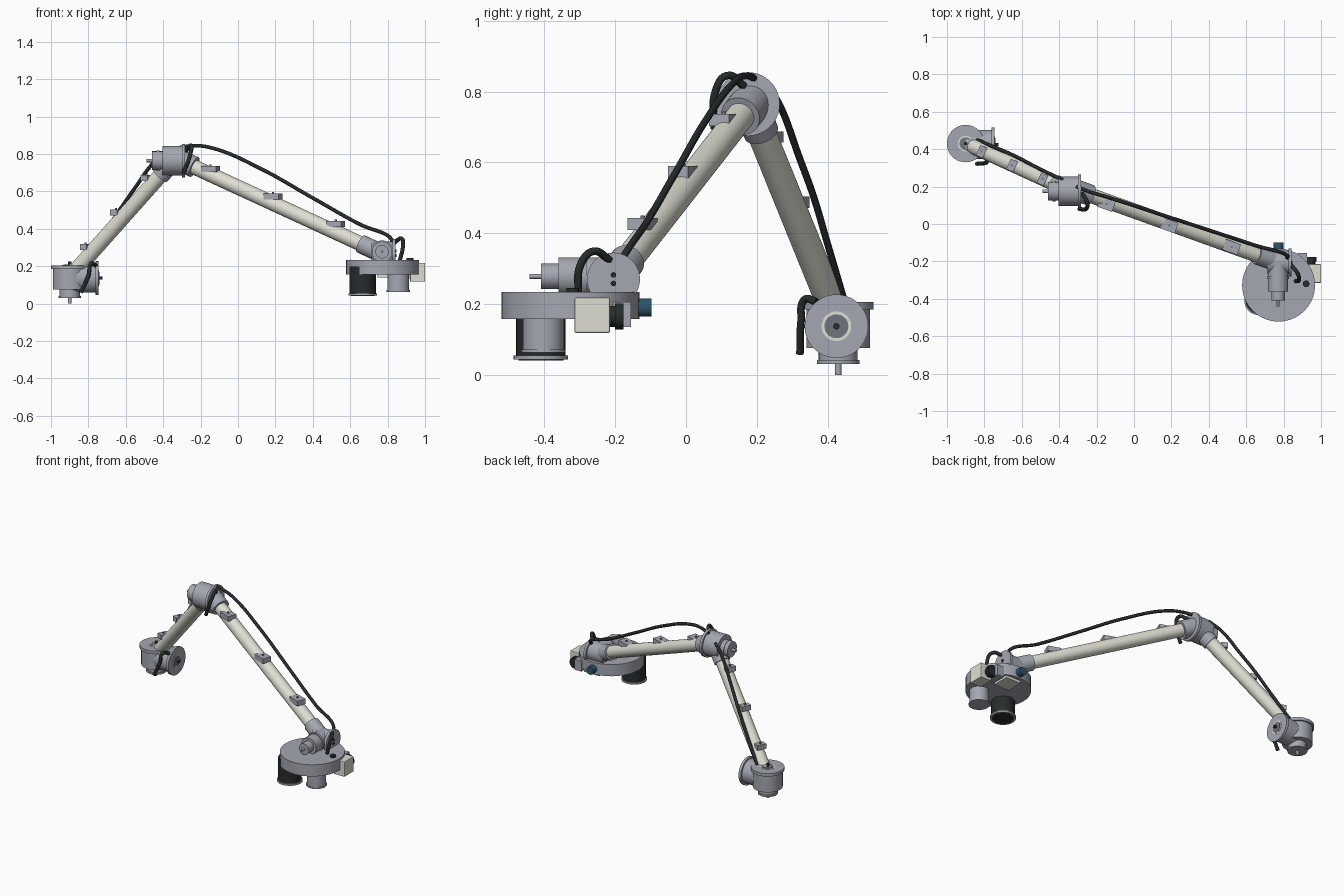
import bpy, math
from mathutils import Vector

cube = bpy.data.objects.get("Cube")
if cube:
    bpy.data.objects.remove(cube, do_unlink=True)


def material(name, rgb):
    m = bpy.data.materials.new(name)
    m.use_nodes = True
    m.diffuse_color = (*rgb, 1)
    bsdf = m.node_tree.nodes["Principled BSDF"]
    bsdf.inputs["Base Color"].default_value = (*rgb, 1)
    bsdf.inputs["Roughness"].default_value = 0.6
    return m


GREY = material("blue grey", (0.37, 0.39, 0.44))
CREAM = material("cream", (0.73, 0.73, 0.65))
DARK = material("near black", (0.02, 0.025, 0.025))
STEEL = material("dark steel", (0.16, 0.18, 0.21))
BLUE = material("deep blue", (0.025, 0.09, 0.15))
X, Y, Z = Vector((1, 0, 0)), Vector((0, 1, 0)), Vector((0, 0, 1))


def rod(name, a, b, r, mat, sides=40):
    """Cylinder from point a to point b."""
    a, b = Vector(a), Vector(b)
    d = b - a
    bpy.ops.mesh.primitive_cylinder_add(vertices=sides, radius=r, depth=d.length,
                                        location=(a + b) / 2)
    o = bpy.context.object
    o.name = name
    o.rotation_euler = d.to_track_quat('Z', 'Y').to_euler()
    o.data.materials.append(mat)
    bpy.ops.object.shade_smooth_by_angle(angle=math.radians(35))
    return o


def stack(name, center, axis, steps, mat=GREY):
    """Coaxial cylinders; each step is (start, end, radius) along the axis."""
    c = Vector(center)
    for i, (s, e, r) in enumerate(steps):
        rod(f"{name}_{i + 1}", c + axis * s, c + axis * e, r, mat)


def box(name, loc, size, mat, yaw=0.0, bevel=0.0):
    bpy.ops.mesh.primitive_cube_add(size=1, location=loc)
    o = bpy.context.object
    o.name = name
    o.scale = size
    o.rotation_euler.z = yaw
    bpy.ops.object.transform_apply(location=False, rotation=False, scale=True)
    o.data.materials.append(mat)
    if bevel:
        m = o.modifiers.new("bevel", 'BEVEL')
        m.width, m.segments = bevel, 2


def cable(name, points, r=0.01):
    cu = bpy.data.curves.new(name, 'CURVE')
    cu.dimensions = '3D'
    cu.bevel_depth, cu.bevel_resolution, cu.use_fill_caps = r, 3, True
    sp = cu.splines.new('BEZIER')
    sp.bezier_points.add(len(points) - 1)
    for bp, p in zip(sp.bezier_points, points):
        bp.co = p
        bp.handle_left_type = bp.handle_right_type = 'AUTO'
    o = bpy.data.objects.new(name, cu)
    bpy.context.collection.objects.link(o)
    cu.materials.append(DARK)


def hub_face(name, center, axis, ring=0.042):
    """Cream ring, dark hub and pin on a joint's end face."""
    c = Vector(center)
    rod(name + "_ring", c, c + axis * 0.002, ring, CREAM)
    rod(name + "_hub", c, c + axis * 0.005, ring * 0.8, STEEL)
    rod(name + "_pin", c, c + axis * 0.02, 0.009, DARK, 16)


# Shoulder: upright base drum with a sideways drum on it
SHOULDER = Vector((-0.9, 0.43, 0))
stack("base_drum", SHOULDER, Z,
      [(0.075, 0.19, 0.09), (0.185, 0.205, 0.1), (0.032, 0.08, 0.055),
       (0.03, 0.042, 0.06), (0, 0.035, 0.009)])
hub_face("base_drum_top", SHOULDER + Z * 0.205, Z)
SIDE = Vector((-0.9, 0.425, 0.137))
stack("shoulder_drum", SIDE, X, [(0, 0.142, 0.078), (0.138, 0.155, 0.09)])
hub_face("shoulder_face", SIDE + X * 0.155, X)

# Elbow drum
ELBOW = Vector((-0.35, 0.175, 0.765))
stack("elbow_drum", ELBOW, X,
      [(-0.055, 0.052, 0.079), (0.05, 0.066, 0.09), (-0.11, -0.05, 0.05),
       (-0.085, -0.07, 0.054), (-0.14, -0.1, 0.009)])
hub_face("elbow_face", ELBOW + X * 0.066, X, 0.05)

# Arm tubes with collars
WRIST = Vector((0.765, -0.205, 0.27))
upper_a, upper_b = Vector((-0.87, 0.42, 0.175)), Vector((-0.345, 0.18, 0.765))
rod("upper_arm_tube", upper_a, upper_b, 0.041, CREAM)
fore_a = Vector((-0.32, 0.185, 0.77))
rod("forearm_tube", fore_a, WRIST, 0.04, CREAM)
u = (upper_b - upper_a).normalized()
f = (WRIST - fore_a).normalized()
rod("upper_arm_top_collar", upper_b - u * 0.11, upper_b, 0.05, GREY)
rod("forearm_top_collar", fore_a, fore_a + f * 0.1, 0.057, GREY)
rod("forearm_end_collar", WRIST - f * 0.125, WRIST, 0.05, GREY)

# Cable clamps along both tubes
fore_yaw, upper_yaw = math.atan2(f.y, f.x), math.atan2(u.y, u.x)
for i in range(3):
    p = Vector((-0.147, 0.107, 0.72)).lerp(Vector((0.522, -0.123, 0.426)), i / 2)
    box(f"forearm_clamp_{i + 1}", p, (0.085, 0.06, 0.033), GREY, fore_yaw)
    rod(f"forearm_clamp_screw_{i + 1}", p, p + Z * 0.024, 0.006, STEEL, 12)
    p = Vector((-0.815, 0.387, 0.302)).lerp(Vector((-0.49, 0.24, 0.672)), i / 2)
    box(f"upper_arm_clamp_{i + 1}", p, (0.04, 0.06, 0.032), GREY, upper_yaw)
    rod(f"upper_arm_clamp_screw_{i + 1}", p, p + Z * 0.024, 0.006, STEEL, 12)

# Wrist: crossed drums
stack("wrist_drum", WRIST, X, [(-0.05, 0.065, 0.062), (0.06, 0.077, 0.075)])
for s in (-1, 1):
    c = WRIST + Vector((0.077, 0, 0.012 * s))
    rod("wrist_face_bolt", c, c + X * 0.005, 0.008, DARK, 12)
stack("wrist_front_drum", (0.77, -0.205, 0.278), Y,
      [(-0.155, 0, 0.054), (-0.09, -0.075, 0.06), (-0.205, -0.15, 0.036),
       (-0.237, -0.2, 0.007)])

# Tool head disc and the instruments below it
stack("tool_disc", (0.773, -0.327, 0), Z, [(0.157, 0.234, 0.195)])
stack("dark_camera", (0.667, -0.41, 0), Z, [(0.05, 0.2, 0.07)], DARK)
stack("dark_camera_rim", (0.667, -0.41, 0), Z, [(0.043, 0.054, 0.077)], GREY)
rod("dark_camera_lens", (0.667, -0.41, 0.041), (0.667, -0.41, 0.045), 0.064, DARK)
stack("grey_motor", (0.857, -0.403, 0), Z, [(0.066, 0.17, 0.058), (0.063, 0.072, 0.062)])
rod("blue_sensor", (0.773, -0.2, 0.19), (0.773, -0.098, 0.19), 0.026, BLUE)
box("underside_plate", (0.8, -0.21, 0.149), (0.11, 0.11, 0.018), CREAM)

# Side camera facing backwards
box("side_camera_body", (0.96, -0.265, 0.168), (0.08, 0.1, 0.1), CREAM, 0, 0.004)
stack("side_camera_lens", (0.94, -0.215, 0.165), Y,
      [(0, 0.018, 0.03), (0.015, 0.038, 0.037)], DARK)
box("side_camera_bracket", (0.9, -0.2, 0.17), (0.05, 0.09, 0.07), GREY)
rod("disc_socket", (0.92, -0.32, 0.23), (0.92, -0.32, 0.245), 0.018, DARK, 20)

# Cables
cable("upper_arm_cable", [(-0.84, 0.45, 0.2), (-0.72, 0.40, 0.37), (-0.63, 0.36, 0.505),
                          (-0.55, 0.318, 0.62), (-0.45, 0.268, 0.755), (-0.38, 0.235, 0.81)])
cable("forearm_cable", [(-0.31, 0.2, 0.835), (-0.23, 0.17, 0.845), (-0.13, 0.14, 0.83),
                        (0.115, 0.06, 0.725), (0.4, -0.033, 0.565),
                        (0.65, -0.115, 0.425), (0.82, -0.17, 0.345), (0.82, -0.185, 0.32)])
cable("elbow_loop_cable", [(-0.28, 0.165, 0.815), (-0.25, 0.115, 0.845),
                           (-0.255, 0.083, 0.8), (-0.292, 0.08, 0.695)], 0.011)
cable("shoulder_loop_cable", [(-0.76, 0.37, 0.205), (-0.785, 0.335, 0.212),
                              (-0.8, 0.325, 0.15), (-0.84, 0.322, 0.06)], 0.011)
cable("wrist_loop_cable", [(0.835, -0.215, 0.325), (0.875, -0.265, 0.348),
                           (0.882, -0.298, 0.31), (0.865, -0.305, 0.23)], 0.011)
